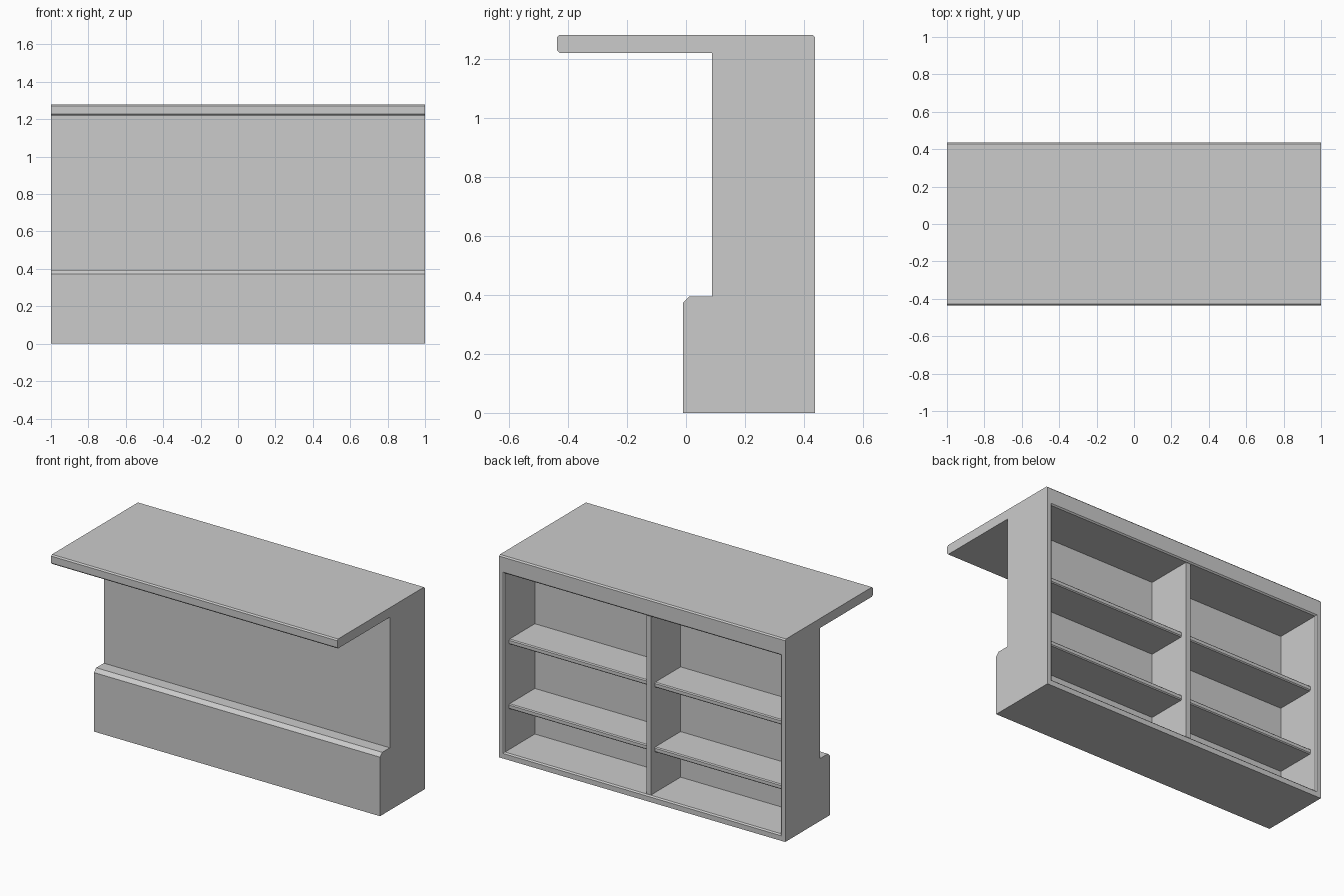
import bpy
import bmesh

cube = bpy.data.objects.get("Cube")
if cube:
    bpy.data.objects.remove(cube, do_unlink=True)

grey = bpy.data.materials.new("light grey")
grey.use_nodes = True
grey.diffuse_color = (0.6, 0.6, 0.6, 1)
grey.node_tree.nodes["Principled BSDF"].inputs["Base Color"].default_value = (0.6, 0.6, 0.6, 1)


def finish(name, bm):
    """Turn a bmesh into a named grey object."""
    bmesh.ops.recalc_face_normals(bm, faces=bm.faces)
    mesh = bpy.data.meshes.new(name)
    bm.to_mesh(mesh)
    bm.free()
    mesh.materials.append(grey)
    obj = bpy.data.objects.new(name, mesh)
    bpy.context.collection.objects.link(obj)
    return obj


def extrude_profile(name, profile, x0, x1):
    """Extrude a (y, z) outline along x."""
    bm = bmesh.new()
    face = bm.faces.new([bm.verts.new((x0, y, z)) for y, z in profile])
    new = bmesh.ops.extrude_face_region(bm, geom=[face])["geom"]
    verts = [g for g in new if isinstance(g, bmesh.types.BMVert)]
    bmesh.ops.translate(bm, verts=verts, vec=(x1 - x0, 0, 0))
    return finish(name, bm)


# Main dimensions
BACK, WALL, INNER = 0.437, 0.088, 0.131
FRONT, PLINTH = -0.437, -0.01
TOP, UNDER, STEP = 1.28, 1.22, 0.395
SIDE, FLOOR, CEILING = 0.965, 0.04, 1.17
BEVEL, CHAMFER = 0.008, 0.022

# Body: plinth, wall and overhanging counter in one outline
body = extrude_profile("counter_body", [
    (BACK, 0), (PLINTH, 0),
    (PLINTH, STEP - CHAMFER), (PLINTH + CHAMFER, STEP),
    (WALL, STEP), (WALL, UNDER),
    (FRONT + BEVEL, UNDER), (FRONT, UNDER + BEVEL),
    (FRONT, TOP - BEVEL), (FRONT + BEVEL, TOP),
    (BACK - BEVEL, TOP), (BACK, TOP - BEVEL),
], -1, 1)

# Rear cavity with a chamfered rim
bm = bmesh.new()
rings = []
for y, grow in ((INNER, 0), (BACK - BEVEL, 0), (BACK + BEVEL, 2 * BEVEL)):
    x, z0, z1 = SIDE + grow, FLOOR - grow, CEILING + grow
    rings.append([bm.verts.new(p) for p in
                  ((-x, y, z0), (x, y, z0), (x, y, z1), (-x, y, z1))])
for a, b in zip(rings, rings[1:]):
    for i in range(4):
        j = (i + 1) % 4
        bm.faces.new((a[i], a[j], b[j], b[i]))
bm.faces.new(rings[0])
bm.faces.new(rings[-1])
cutter = finish("cavity_cutter", bm)
cutter.hide_render = True

cut = body.modifiers.new("cavity", "BOOLEAN")
cut.operation = "DIFFERENCE"
cut.solver = "EXACT"
cut.object = cutter
bpy.context.view_layer.objects.active = body
bpy.ops.object.modifier_apply(modifier=cut.name)
bpy.data.objects.remove(cutter, do_unlink=True)

# Upright divider between the two bays
DIV_RIGHT, DIV_LEFT = -0.054, -0.023
extrude_profile("divider", [
    (INNER, FLOOR), (BACK - 0.01, FLOOR),
    (BACK - 0.01, CEILING), (INNER, CEILING),
], DIV_RIGHT, DIV_LEFT)

# Two shelves in each bay, with an eased front edge
EDGE, THICK, EASE = BACK - 0.048, 0.032, 0.006
for bay, x0, x1 in (("left", DIV_LEFT, SIDE), ("right", -SIDE, DIV_RIGHT)):
    for level, z in (("lower", 0.328), ("upper", 0.737)):
        extrude_profile(f"{bay}_{level}_shelf", [
            (INNER, z - THICK), (EDGE - EASE, z - THICK),
            (EDGE, z - THICK + EASE), (EDGE, z - EASE),
            (EDGE - EASE, z), (INNER, z),
        ], x0, x1)
